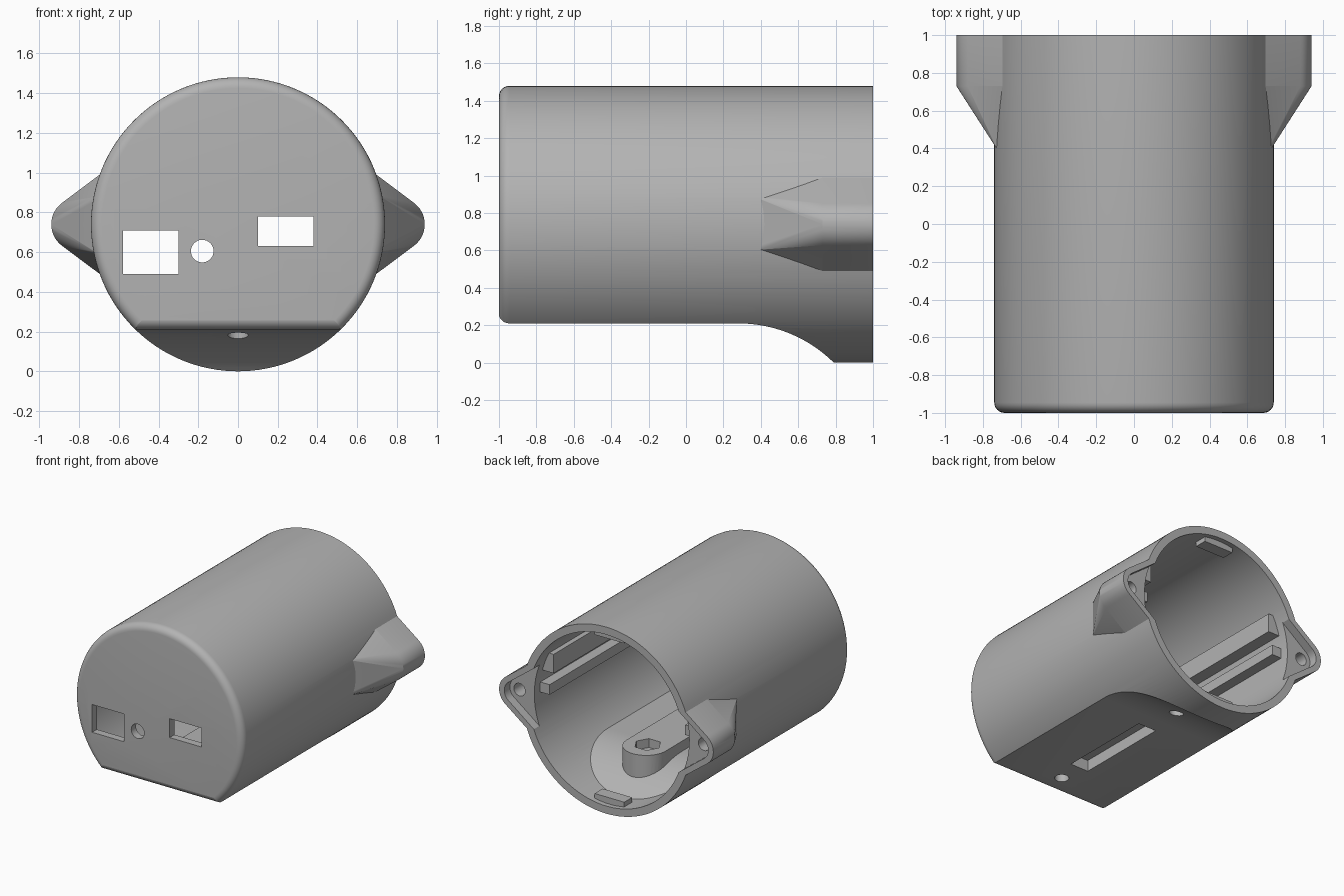
import bpy, bmesh, math
from mathutils import Vector

old = bpy.data.objects.get("Cube")
if old:
    bpy.data.objects.remove(old, do_unlink=True)

grey = bpy.data.materials.new("mid grey")
grey.use_nodes = True
grey.diffuse_color = (0.45, 0.45, 0.45, 1)
grey.node_tree.nodes["Principled BSDF"].inputs["Base Color"].default_value = grey.diffuse_color

CZ = 0.74        # height of the tube axis
RADIUS = 0.74
WALL = 0.06


def make(name, bm):
    bmesh.ops.recalc_face_normals(bm, faces=bm.faces)
    mesh = bpy.data.meshes.new(name)
    bm.to_mesh(mesh)
    bm.free()
    mesh.materials.append(grey)
    obj = bpy.data.objects.new(name, mesh)
    bpy.context.collection.objects.link(obj)
    return obj


def prism(name, points, axis, lo, hi):
    """Extrude a 2D outline along an axis; the outline uses the other two axes in order."""
    def place(p, t):
        v = list(p)
        v.insert("xyz".index(axis), t)
        return v
    bm = bmesh.new()
    face = bm.faces.new([bm.verts.new(place(p, lo)) for p in points])
    out = bmesh.ops.extrude_face_region(bm, geom=[face])
    move = Vector(place((0, 0), hi - lo))
    bmesh.ops.translate(bm, vec=move, verts=[v for v in out["geom"] if isinstance(v, bmesh.types.BMVert)])
    return make(name, bm)


def ring(cx, cy, r, n):
    return [(cx + r * math.cos(math.tau * i / n), cy + r * math.sin(math.tau * i / n)) for i in range(n)]


def box(name, x, y, z):
    return prism(name, [(x[0], y[0]), (x[1], y[0]), (x[1], y[1]), (x[0], y[1])], "z", *z)


def combine(target, other, op):
    mod = target.modifiers.new(op, "BOOLEAN")
    mod.operation, mod.solver, mod.object = op, "EXACT", other
    bpy.context.view_layer.objects.active = target
    bpy.ops.object.modifier_apply(modifier=mod.name)
    bpy.data.objects.remove(other, do_unlink=True)


def tube_solid(name, inset, front, back):
    """Cylinder with a flat underside that sweeps down to the full round at the back."""
    solid = prism(name, ring(0, CZ, RADIUS - inset, 128), "y", -1.3, back)
    arc_y, arc_z, arc_r = 0.28, -0.515, 0.725 + inset
    end = math.acos((inset - 0.01 - arc_z) / arc_r)
    side = [(front, 2), (front, arc_z + arc_r)]
    for i in range(25):
        a = end * i / 24
        side.append((arc_y + arc_r * math.sin(a), arc_z + arc_r * math.cos(a)))
    side += [(side[-1][0], -0.3), (1.4, -0.3), (1.4, 2)]
    combine(solid, prism("side_outline", side, "x", -1.1, 1.1), "INTERSECT")
    return solid


def ear_outline(s, inset):
    """Rounded lug outline in x and z, reaching back into the tube."""
    pts = [(s * 0.60, CZ + 0.322 - inset * 1.2)]
    for i in range(17):
        a = math.radians(56 - 7 * i)
        r = 0.135 - inset
        pts.append((s * (0.805 + r * math.cos(a)), CZ + r * math.sin(a)))
    return pts + [(s * 0.60, CZ - 0.322 + inset * 1.2)]


# Outer body with a rounded front rim
body = tube_solid("housing", 0, -1, 1)
bm = bmesh.new()
bm.from_mesh(body.data)
bmesh.ops.remove_doubles(bm, verts=bm.verts, dist=0.0005)
rim = [e for e in bm.edges if all(v.co.y < -0.999 for v in e.verts)
       and any(abs(f.normal.y) < 0.5 for f in e.link_faces)]
bmesh.ops.bevel(bm, geom=rim, offset=0.055, segments=6, profile=0.5, affect="EDGES", clamp_overlap=False)
bm.to_mesh(body.data)
bm.free()

# Tapered screw ears on both sides
for s in (-1, 1):
    bm = bmesh.new()
    for x, z in ear_outline(s, 0):
        for y in (0.73, 1):
            bm.verts.new((x, y, z))
    for z in (-0.135, 0.135):
        for x in (0.6, 0.728):
            bm.verts.new((s * x, 0.40, CZ + z))
    bmesh.ops.convex_hull(bm, input=bm.verts)
    bmesh.ops.dissolve_limit(bm, angle_limit=0.01, verts=bm.verts, edges=bm.edges)
    combine(body, make("ear", bm), "UNION")

# Cavity, with the inner fittings left standing inside it
cavity = tube_solid("cavity", WALL, -1 + WALL, 1.2)
boss = [(-0.17, -1.1), (0.17, -1.1)]
boss += [(0.17 * math.cos(math.pi * i / 20), 0.50 + 0.17 * math.sin(math.pi * i / 20)) for i in range(21)]
boss += []
fittings = [prism("screw_boss", boss, "z", -0.1, 0.35)]
for s in (-1, 1):
    fittings.append(box("upper_rail", sorted((s * 0.56, s * 0.8)), (-1.1, 0.86), (0.91, 1.06)))
    fittings.append(box("lower_rail", sorted((s * 0.595, s * 0.8)), (-1.1, 0.86), (0.73, 0.81)))
    fittings.append(box("rim_tab", (-0.13, 0.13), (0.86, 0.96), sorted((CZ + s * 0.63, CZ + s * 0.9))))
for part in fittings:
    combine(cavity, part, "DIFFERENCE")
combine(body, cavity, "DIFFERENCE")

# Ear recesses and screw holes
for s in (-1, 1):
    combine(body, prism("ear_recess", ear_outline(s, 0.045), "y", 0.93, 1.2), "DIFFERENCE")
    combine(body, prism("ear_hole", ring(s * 0.81, CZ, 0.05, 24), "y", 0.70, 1.2), "DIFFERENCE")

# Front port openings
for x, z in (((-0.58, -0.30), (0.49, 0.71)), ((0.10, 0.38), (0.63, 0.78))):
    combine(body, box("port", x, (-1.2, -0.85), z), "DIFFERENCE")
combine(body, prism("round_port", ring(-0.18, 0.605, 0.057, 32), "y", -1.2, -0.85), "DIFFERENCE")

# Underside slot, screw holes and hexagonal nut pockets
combine(body, box("slot", (-0.08, 0.08), (-0.62, 0.15), (-0.1, 0.30)), "DIFFERENCE")
for y in (-0.82, 0.48):
    combine(body, prism("screw_hole", ring(0, y, 0.052, 24), "z", -0.1, 0.6), "DIFFERENCE")
    combine(body, prism("nut_pocket", ring(0, y, 0.10, 6), "z", 0.28, 0.6), "DIFFERENCE")

# Smooth curved walls, crisp edges
bpy.ops.object.select_all(action="DESELECT")
body.select_set(True)
bpy.context.view_layer.objects.active = body
bpy.ops.object.shade_smooth_by_angle(angle=math.radians(28))
